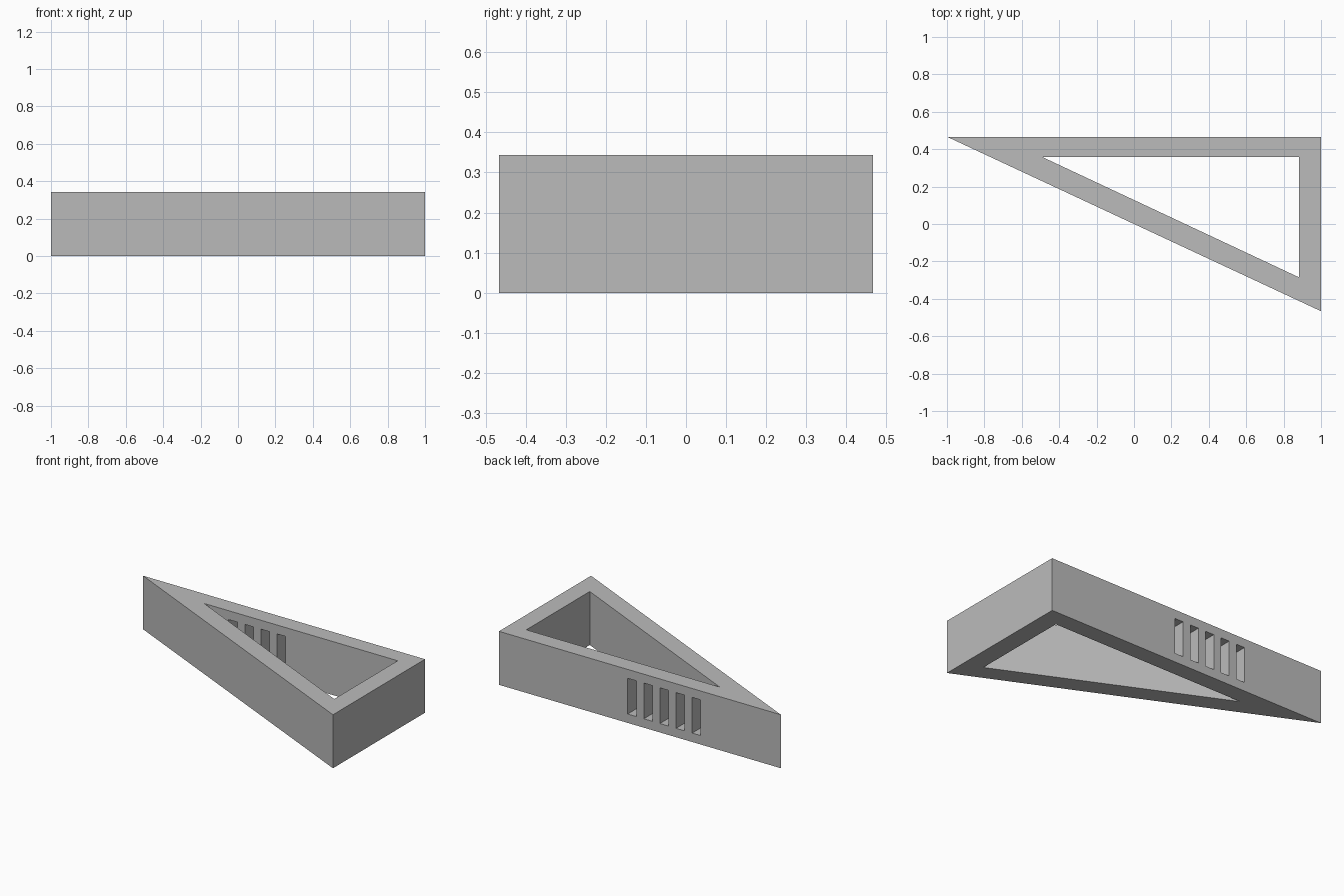
import bpy
import bmesh
import math

cube = bpy.data.objects.get("Cube")
if cube:
    bpy.data.objects.remove(cube, do_unlink=True)

HEIGHT = 0.343
HALF_DEPTH = math.tan(math.radians(25))
OUTER = [(-1, HALF_DEPTH), (1, -HALF_DEPTH), (1, HALF_DEPTH)]
INNER = [(-0.49, 0.358), (0.882, -0.285), (0.882, 0.358)]

grey = bpy.data.materials.new("plain grey")
grey.use_nodes = True
colour = (0.5, 0.5, 0.5, 1)
grey.diffuse_color = colour
grey.node_tree.nodes["Principled BSDF"].inputs["Base Color"].default_value = colour


def make_object(name, bm):
    bmesh.ops.recalc_face_normals(bm, faces=bm.faces[:])
    mesh = bpy.data.meshes.new(name)
    bm.to_mesh(mesh)
    bm.free()
    mesh.materials.append(grey)
    obj = bpy.data.objects.new(name, mesh)
    bpy.context.collection.objects.link(obj)
    return obj


# Hollow wedge: outer and inner triangular walls joined by top and bottom rims
bm = bmesh.new()
rings = [[bm.verts.new((x, y, z)) for x, y in outline]
         for outline, z in ((OUTER, 0), (OUTER, HEIGHT), (INNER, HEIGHT), (INNER, 0))]
for k, ring in enumerate(rings):
    following = rings[(k + 1) % len(rings)]
    for i in range(3):
        j = (i + 1) % 3
        bm.faces.new((ring[i], ring[j], following[j], following[i]))
frame = make_object("wedge_frame", bm)

# Row of five upright slots through the back wall
bm = bmesh.new()
for n in range(-2, 3):
    box = bmesh.ops.create_cube(bm, size=1)["verts"]
    bmesh.ops.scale(bm, vec=(0.061, 0.18, 0.229), verts=box)
    bmesh.ops.translate(bm, vec=(-0.172 + n * 0.1143, 0.412, HEIGHT / 2), verts=box)
cutter = make_object("slot_cutter", bm)
cutter.hide_render = True

slots = frame.modifiers.new("slots", "BOOLEAN")
slots.operation = "DIFFERENCE"
slots.solver = "EXACT"
slots.object = cutter

# Bake the cut and discard the cutter
depsgraph = bpy.context.evaluated_depsgraph_get()
cut_mesh = bpy.data.meshes.new_from_object(frame.evaluated_get(depsgraph))
frame.modifiers.clear()
frame.data = cut_mesh
frame.data.name = "wedge_frame"
bpy.data.objects.remove(cutter, do_unlink=True)
